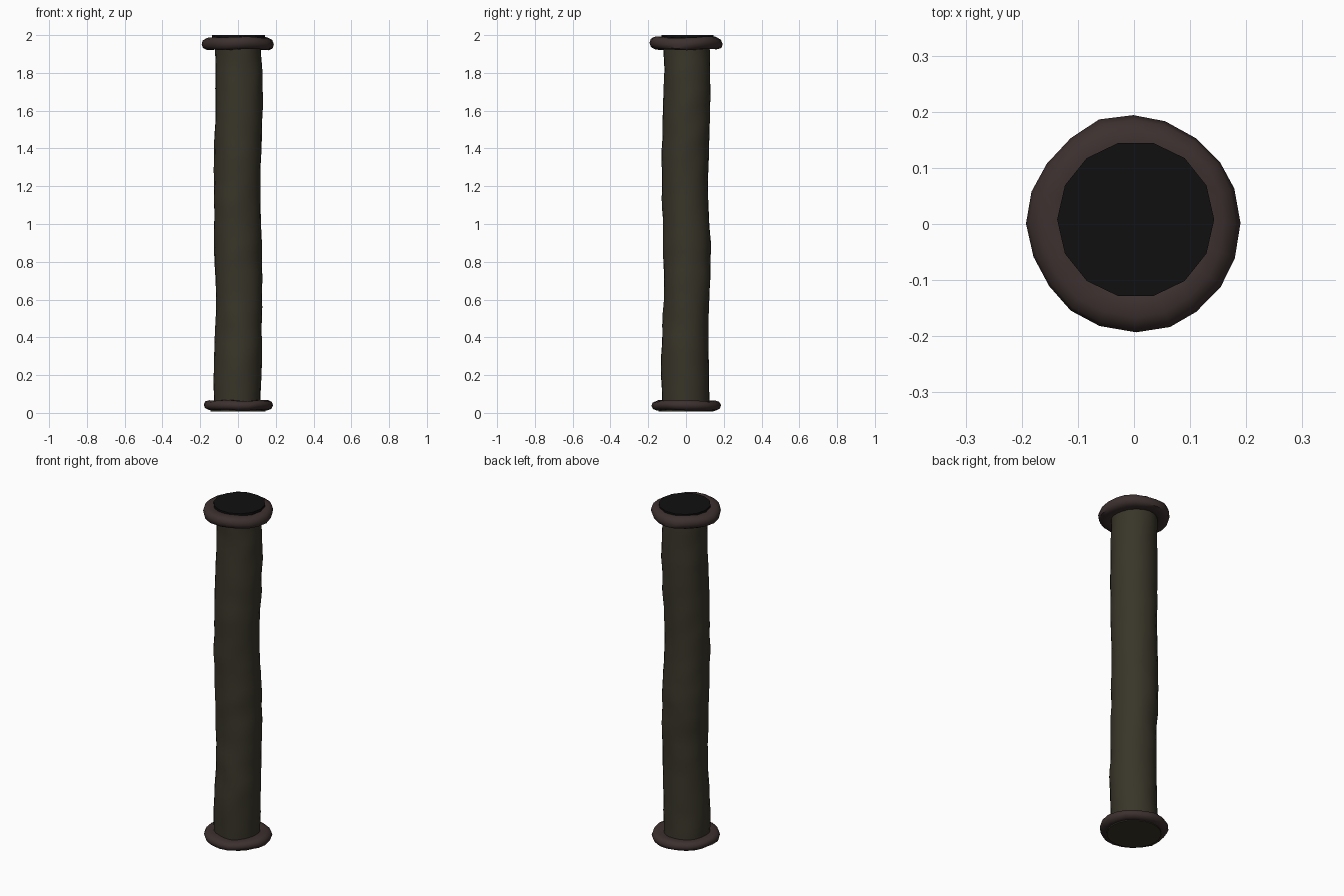
import bpy, bmesh, math
from mathutils import Vector, noise

if "Cube" in bpy.data.objects:
    bpy.data.objects.remove(bpy.data.objects["Cube"])


def material(name, rgb):
    m = bpy.data.materials.new(name)
    m.diffuse_color = (*rgb, 1)
    m.use_nodes = True
    m.node_tree.nodes["Principled BSDF"].inputs["Base Color"].default_value = m.diffuse_color
    return m


moss = material("mossy_stone", (0.04, 0.036, 0.022))
rust = material("rusty_brown", (0.045, 0.03, 0.028))
black = material("soot_black", (0.005, 0.005, 0.005))


def lathe(name, profile, sides, mat, centre=lambda z: (0, 0), bump=0.0,
          ring=False, caps=False, smooth=True):
    """Spin (radius, z) points round z, with a drifting centre and small dents."""
    bm = bmesh.new()
    rows = []
    for r, z in profile:
        cx, cy = centre(z)
        row = []
        for i in range(sides):
            a = math.tau * i / sides
            p = Vector((r * math.cos(a), r * math.sin(a), z))
            n = noise.noise_vector(p * 9 + Vector((3, 7, 1))) * bump
            row.append(bm.verts.new(p + n + Vector((cx, cy, 0))))
        rows.append(row)
    pairs = list(zip(rows, rows[1:])) + ([(rows[-1], rows[0])] if ring else [])
    for lo, hi in pairs:
        for i in range(sides):
            j = (i + 1) % sides
            bm.faces.new((lo[i], lo[j], hi[j], hi[i]))
    if caps:
        bm.faces.new(rows[0][::-1])
        bm.faces.new(rows[-1])
    bmesh.ops.recalc_face_normals(bm, faces=bm.faces)
    mesh = bpy.data.meshes.new(name)
    bm.to_mesh(mesh)
    bm.free()
    ob = bpy.data.objects.new(name, mesh)
    bpy.context.collection.objects.link(ob)
    mesh.materials.append(mat)
    if smooth:
        bpy.ops.object.select_all(action='DESELECT')
        ob.select_set(True)
        bpy.context.view_layer.objects.active = ob
        bpy.ops.object.shade_smooth_by_angle(angle=math.radians(50))
    return ob


def rounded_ring(r, z, half_w, half_h, n=10):
    """Closed, slightly squared oval cross-section."""
    pts = []
    for i in range(n):
        c, s = math.cos(math.tau * i / n), math.sin(math.tau * i / n)
        pts.append((r + half_w * math.copysign(abs(c) ** 0.8, c),
                    z + half_h * math.copysign(abs(s) ** 0.8, s)))
    return pts


def drift(z):
    return (0.005 * math.sin(5.5 * z - 1.6), 0.006 * math.sin(6.3 * z + 3.0))


# wavering pipe shaft
shaft = [(0.124 + 0.002 * math.sin(9 * z), z)
         for z in (0.03 + 1.93 * k / 40 for k in range(41))]
lathe("pipe_shaft", shaft, 24, moss, drift, 0.006, caps=True)

# worn flanges at both ends
lathe("top_flange", rounded_ring(0.148, 1.956, 0.042, 0.034), 20, rust,
      bump=0.009, ring=True)
lathe("bottom_flange", rounded_ring(0.140, 0.04, 0.044, 0.026), 20, rust,
      bump=0.009, ring=True)

# plate closing the underside
lathe("bottom_plate", [(0.145, 0.008), (0.145, 0.04)], 20, moss, caps=True)

# black pipe mouth
lathe("pipe_mouth", [(0.14, 1.96), (0.14, 2.0)], 14, black,
      lambda z: (0.003, 0.008), caps=True, smooth=False)
